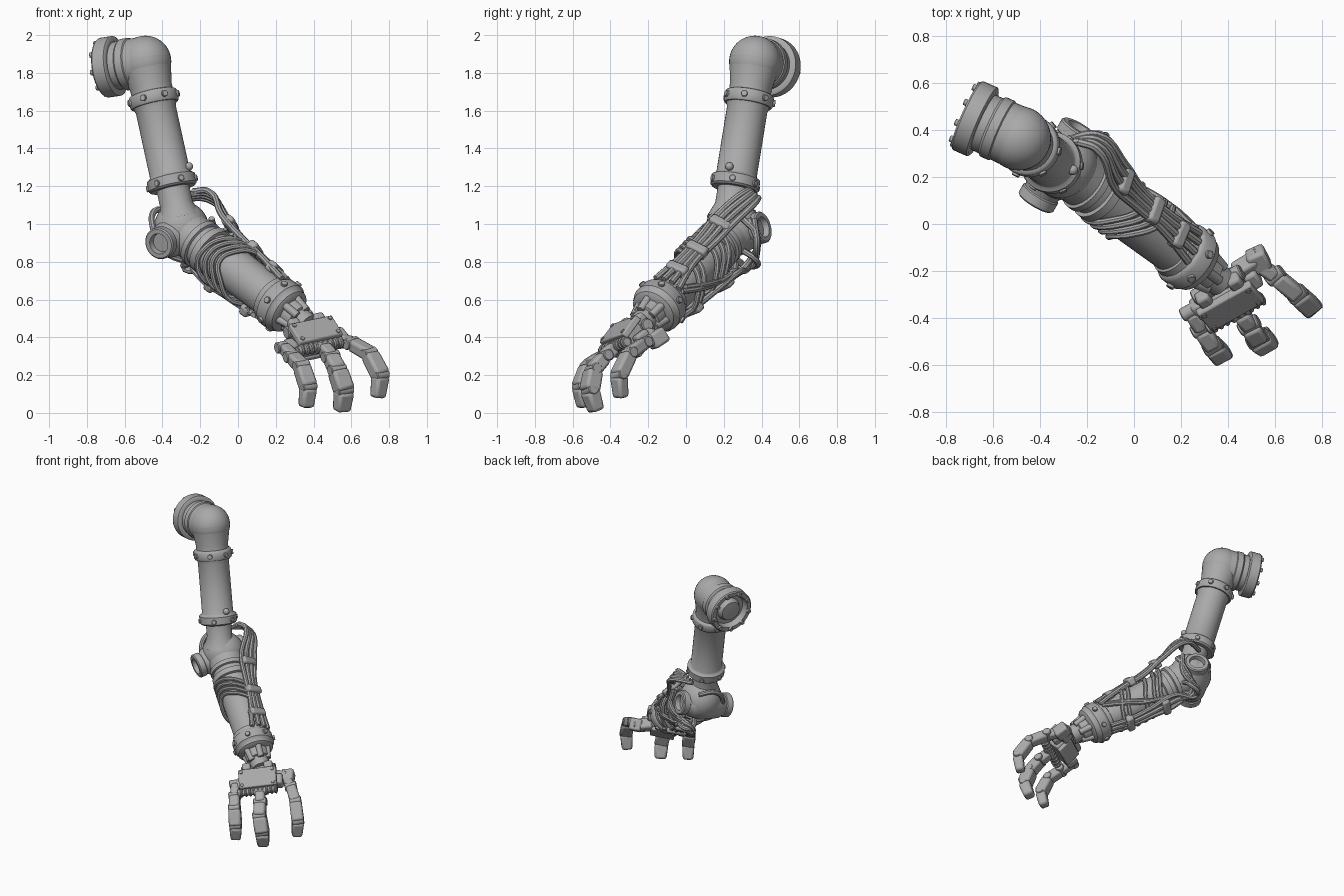
import bpy, bmesh, math
from mathutils import Vector as V, Matrix

cube = bpy.data.objects.get("Cube")
if cube:
    bpy.data.objects.remove(cube)

metal = bpy.data.materials.new("grey_metal")
metal.use_nodes = True
metal.diffuse_color = (0.4, 0.4, 0.4, 1)
metal.node_tree.nodes["Principled BSDF"].inputs["Base Color"].default_value = (0.4, 0.4, 0.4, 1)


def frame(origin, axis, hint=(0, 0, 1)):
    """Matrix with local z along axis and local x near hint."""
    z = V(axis).normalized()
    x = V(hint) - z * z.dot(V(hint))
    x = x.normalized() if x.length > 0.01 else z.orthogonal().normalized()
    m = Matrix((x, z.cross(x), z)).transposed().to_4x4()
    m.translation = V(origin)
    return m


def finish(name, bm, matrix=Matrix(), bevel=0):
    bmesh.ops.recalc_face_normals(bm, faces=bm.faces)
    bm.transform(matrix)
    me = bpy.data.meshes.new(name)
    bm.to_mesh(me)
    bm.free()
    ob = bpy.data.objects.new(name, me)
    bpy.context.collection.objects.link(ob)
    me.materials.append(metal)
    if bevel:
        mod = ob.modifiers.new("soft_edges", "BEVEL")
        mod.width, mod.segments = bevel, 2
    for other in bpy.context.selected_objects:
        other.select_set(False)
    ob.select_set(True)
    bpy.context.view_layer.objects.active = ob
    bpy.ops.object.shade_smooth_by_angle(angle=math.radians(40))


def lathe(name, p, axis, profile, steps=36):
    """Turn (distance, radius) points about an axis through p."""
    bm = bmesh.new()
    vs = [bm.verts.new((r, 0, s)) for s, r in profile]
    es = [bm.edges.new(pair) for pair in zip(vs, vs[1:])]
    bmesh.ops.spin(bm, geom=vs + es, cent=(0, 0, 0), axis=(0, 0, 1),
                   angle=math.tau, steps=steps)
    bmesh.ops.remove_doubles(bm, verts=bm.verts, dist=0.0005)
    finish(name, bm, frame(p, axis))


def rod(name, p, q, r, steps=20):
    d = (V(q) - V(p)).length
    c = r * 0.15
    lathe(name, p, V(q) - V(p),
          [(0, 0), (0, r - c), (c, r), (d - c, r), (d, r - c), (d, 0)], steps)


def ball(name, p, r):
    bm = bmesh.new()
    bmesh.ops.create_uvsphere(bm, u_segments=32, v_segments=20, radius=r)
    finish(name, bm, Matrix.Translation(V(p)))


def block(name, p, q, w, d, hint, taper=1, bevel=0.014):
    """Bevelled box from p to q, w wide along hint and d deep."""
    bm = bmesh.new()
    bmesh.ops.create_cube(bm, size=1)
    length = (V(q) - V(p)).length
    for v in bm.verts:
        k = taper if v.co.z > 0 else 1
        v.co = V((v.co.x * w * k, v.co.y * d * k, (v.co.z + 0.5) * length))
    finish(name, bm, frame(p, V(q) - V(p), hint), bevel)


def bolts(name, p, axis, radius, count, size, radial=True):
    """Ring of bolts, pointing outward or along the axis."""
    m = frame(p, axis)
    for i in range(count):
        a = math.tau * (i + 0.5) / count
        out = m.to_3x3() @ V((math.cos(a), math.sin(a), 0))
        c = V(p) + out * radius
        d = (out if radial else V(axis).normalized()) * size
        rod(f"{name}_{i}", c - d, c + d, size, 10)


def cable(name, points, r=0.017):
    cu = bpy.data.curves.new(name, "CURVE")
    cu.dimensions = "3D"
    cu.bevel_depth, cu.bevel_resolution, cu.resolution_u = r, 2, 6
    cu.use_fill_caps = True
    sp = cu.splines.new("BEZIER")
    sp.bezier_points.add(len(points) - 1)
    for bp, co in zip(sp.bezier_points, points):
        bp.co = co
        bp.handle_left_type = bp.handle_right_type = "AUTO"
    tmp = bpy.data.objects.new(name + "_path", cu)
    bpy.context.collection.objects.link(tmp)
    bpy.context.view_layer.update()
    bm = bmesh.new()
    bm.from_mesh(tmp.evaluated_get(bpy.context.evaluated_depsgraph_get()).to_mesh())
    bpy.data.objects.remove(tmp)
    finish(name, bm)


# Shoulder: open flange, neck and ball bend
shoulder = V((-0.49, 0.365, 1.86))
out = V((-0.235, 0.105, -0.035)).normalized()
lathe("shoulder_flange", shoulder, out,
      [(0.0, 0.134), (0.075, 0.132), (0.08, 0.138), (0.12, 0.138), (0.13, 0.128), (0.165, 0.128),
       (0.165, 0.15), (0.172, 0.16), (0.238, 0.16), (0.246, 0.153), (0.246, 0.125),
       (0.2, 0.115), (0.2, 0.085), (0.235, 0.07), (0.24, 0)])
bolts("flange_bolt", shoulder + out * 0.246, out, 0.138, 9, 0.015, False)
ball("shoulder_ball", shoulder, 0.137)

# Upper arm: tube with two bolted collars
low = V((-0.35, 0.26, 1.215))
down = (low - shoulder).normalized()
span = (low - shoulder).length
lathe("upper_arm", shoulder, down,
      [(0, 0.137), (0.06, 0.126), (0.14, 0.112), (0.17, 0.112), (0.175, 0.125), (0.185, 0.131),
       (0.23, 0.131), (0.24, 0.125), (0.24, 0.115), (0.265, 0.108), (span - 0.05, 0.108),
       (span - 0.04, 0.115), (span - 0.03, 0.13), (span + 0.02, 0.13), (span + 0.03, 0.12),
       (span + 0.03, 0.088), (span + 0.12, 0.088), (span + 0.2, 0.12)])
bolts("upper_collar_bolt", shoulder + down * 0.207, down, 0.124, 7, 0.018)
bolts("lower_collar_bolt", low, down, 0.122, 6, 0.017)
ball("upper_arm_knob", low + V((0.09, -0.03, 0.09)), 0.022)

# Elbow: ball with a hollow drum on each side
elbow = V((-0.3, 0.25, 0.975))
ball("elbow_ball", elbow, 0.147)
hinge = V((0.19, 0.32, 0.09)).normalized()
for side, sign in (("front", -1), ("back", 1)):
    lathe(side + "_elbow_drum", elbow + V((-0.025, 0, -0.035)), hinge * sign,
          [(0, 0.11), (0.11, 0.095), (0.13, 0.08), (0.14, 0.078), (0.145, 0.085), (0.185, 0.085),
           (0.192, 0.078), (0.192, 0.055), (0.16, 0.05), (0.16, 0)])

# Forearm: tube, rings and wrist cuff
fore = V((0.52, -0.385, -0.40)).normalized()
up = (V((0, 0, 1)) - fore * fore.z).normalized()
side_dir = fore.cross(up)
lathe("forearm", elbow, fore,
      [(0, 0.13), (0.13, 0.12), (0.135, 0.132), (0.165, 0.132), (0.17, 0.118), (0.2, 0.118),
       (0.205, 0.134), (0.245, 0.134), (0.25, 0.118), (0.685, 0.112), (0.69, 0.122), (0.72, 0.126),
       (0.725, 0.134), (0.74, 0.142), (0.80, 0.142), (0.81, 0.132), (0.835, 0.125), (0.845, 0.11),
       (0.85, 0.085), (0.91, 0.08), (0.915, 0.066), (0.98, 0.066), (0.98, 0)])
bolts("cuff_bolt", elbow + fore * 0.77, fore, 0.137, 7, 0.018)


def on_arm(s, deg, r):
    a = math.radians(deg)
    return elbow + fore * s + (up * math.cos(a) + side_dir * math.sin(a)) * r


for i in range(6):
    rod(f"wrist_strut_{i}", on_arm(0.82, i * 60, 0.09), on_arm(0.93, i * 60, 0.065), 0.022, 10)

# Cables: upper bundle, lower bundle and wraps around the forearm
for i in range(4):
    k = i * 11
    cable(f"upper_cable_{i}", [
        V((-0.3 + i * 0.02, 0.35, 1.13 + i * 0.014)), V((-0.16, 0.38 - i * 0.02, 1.13 + i * 0.015)),
        on_arm(0.16, -50 + k, 0.21 - i * 0.008), on_arm(0.32, -48 + k, 0.16),
        on_arm(0.5, -45 + k, 0.145), on_arm(0.71, -60 + k * 2, 0.13)])
for i in range(3):
    k = i * 13
    cable(f"lower_cable_{i}", [
        V((-0.14, 0.3 + i * 0.03, 1.03)), V((-0.13, 0.375, 0.94 - i * 0.03)),
        V((-0.24 - i * 0.025, 0.34, 0.81 - i * 0.015)), on_arm(0.22, -165 + k, 0.18),
        on_arm(0.42, -172 + k, 0.16), on_arm(0.58, -175 + k, 0.145), on_arm(0.72, -170 + k, 0.13)])
for i in range(4):
    s = 0.26 + i * 0.04
    lean = 0.02 * i
    cable(f"front_wrap_{i}", [
        on_arm(s + 0.13, -50, 0.14), on_arm(s + 0.09, -10, 0.142), on_arm(s + 0.03, 30, 0.13),
        on_arm(s, 75, 0.127), on_arm(s + lean, 115, 0.13), on_arm(s + 0.06 + lean, 155, 0.142),
        on_arm(s + 0.12 + lean, 195, 0.135)], 0.014)
for i in range(5):
    s = (0.2, 0.25, 0.32, 0.46, 0.51)[i]
    cable(f"back_wrap_{i}", [
        on_arm(s, -30, 0.14), on_arm(s + 0.03, -70, 0.133), on_arm(s + 0.08, -110, 0.13),
        on_arm(s + 0.11, -150, 0.14), on_arm(s + 0.14, -185, 0.135)], 0.015)
for i in range(2):
    cable(f"cross_cable_{i}", [
        on_arm(0.66 + i * 0.04, -70, 0.125), on_arm(0.55 + i * 0.04, -95, 0.132),
        on_arm(0.4 + i * 0.03, -125, 0.14), on_arm(0.26, -150 + i * 12, 0.16)], 0.015)
    cable(f"hanging_loop_{i}", [
        V((-0.2, 0.3, 0.86)), V((-0.2 - i * 0.03, 0.37, 0.81)), V((-0.28, 0.36 - i * 0.03, 0.775)),
        V((-0.25, 0.26, 0.79 + i * 0.02)), on_arm(0.2, 190, 0.14)], 0.016)
cable("elbow_loop", [V((-0.36, 0.36, 1.06)), V((-0.44, 0.28, 1.07)), V((-0.45, 0.2, 0.98)),
                     V((-0.38, 0.2, 0.85)), V((-0.24, 0.26, 0.79)), on_arm(0.2, -150, 0.16)])
for name, s, deg, r in (("first", 0.2, -33, 0.18), ("middle", 0.42, -30, 0.15), ("last", 0.6, -25, 0.13),
                        ("lower", 0.3, -158, 0.17), ("wrist", 0.58, -162, 0.145)):
    c = on_arm(s, deg, r)
    radial = on_arm(s, deg, 1) - on_arm(s, deg, 0)
    block(name + "_cable_clamp", c - fore * 0.028, c + fore * 0.028, 0.06, 0.12, radial)

# Palm: body, back plate and inner plate
lateral = V((0.24, 0.135, 0.05)).normalized()
palm_n = V((0.25, -0.70, 0.67))
palm_n = (palm_n - lateral * lateral.dot(palm_n)).normalized()
reach = -palm_n.cross(lateral) if palm_n.cross(lateral).z > 0 else palm_n.cross(lateral)
palm = V((0.41, -0.35, 0.435))


def hand(a, b, c):
    return palm + lateral * a + reach * b + palm_n * c


block("palm_body", hand(0, 0, -0.13), hand(0, 0, -0.01), 0.2, 0.13, lateral)
block("hand_back_plate", hand(0, 0, -0.02), hand(0, 0, 0.018), 0.27, 0.14, lateral, 0.97, 0.008)
block("palm_inner_plate", hand(0, 0.01, -0.155), hand(0, 0.01, -0.125), 0.17, 0.12, lateral, 1, 0.008)
for x in (-0.11, 0.11):
    for y in (-0.048, 0.048):
        rod("plate_screw", hand(x, y, 0.01), hand(x, y, 0.024), 0.012, 10)
    block("wrist_lug", hand(x * 0.7, -0.12, -0.03), hand(x * 0.7, -0.05, -0.03), 0.06, 0.06, lateral)
    block("palm_side_block", hand(x * 1.2, -0.03, -0.1), hand(x * 1.2, 0.05, -0.08), 0.06, 0.08, lateral)
rod("wrist_pin", hand(-0.12, -0.08, -0.07), hand(0.12, -0.08, -0.07), 0.035)
rod("knuckle_shaft", hand(-0.15, 0.085, -0.03), hand(0.13, 0.085, -0.03), 0.025)
for i in range(9):
    x = -0.13 + i * 0.03
    rod("knuckle_coil", hand(x, 0.085, -0.03), hand(x + 0.016, 0.085, -0.03), 0.033, 14)

# Fingers: bevelled links with hinge pins
fingers = {
    "outer_finger": (0.08, lateral, [(0.24, -0.37, 0.35), (0.285, -0.445, 0.3), (0.335, -0.52, 0.25),
                                     (0.372, -0.56, 0.14), (0.36, -0.54, 0.03)]),
    "middle_finger": (0.09, lateral, [(0.45, -0.375, 0.35), (0.49, -0.43, 0.3), (0.525, -0.49, 0.23),
                                      (0.562, -0.51, 0.12), (0.548, -0.475, 0.01)]),
    "thumb": (0.08, V((0.75, 0.6, 0.2)), [(0.5, -0.15, 0.40), (0.6, -0.22, 0.37), (0.695, -0.3, 0.315),
                                          (0.755, -0.355, 0.2), (0.74, -0.345, 0.08)]),
}
for name, (w, hint, pts) in fingers.items():
    pts = [V(p) for p in pts]
    hint = hint.normalized()
    for i, (p, q) in enumerate(zip(pts, pts[1:])):
        d = (q - p).normalized()
        end = q if i == 3 else q + d * 0.005
        block(f"{name}_link_{i + 1}", p + d * 0.008, end, w * (0.75, 0.9, 1.05, 1.05)[i],
              w * (0.8, 0.85, 0.95, 0.9)[i], hint, 0.85 if i == 3 else 1.04, 0.016)
        rod(f"{name}_pin_{i + 1}", p - hint * w * 0.52, p + hint * w * 0.52, 0.03)
block("thumb_mount", hand(0.08, -0.04, -0.11), V((0.52, -0.16, 0.39)), 0.08, 0.08, palm_n)
block("thumb_root", V((0.51, -0.115, 0.42)), V((0.55, -0.19, 0.37)), 0.085, 0.085, lateral)
